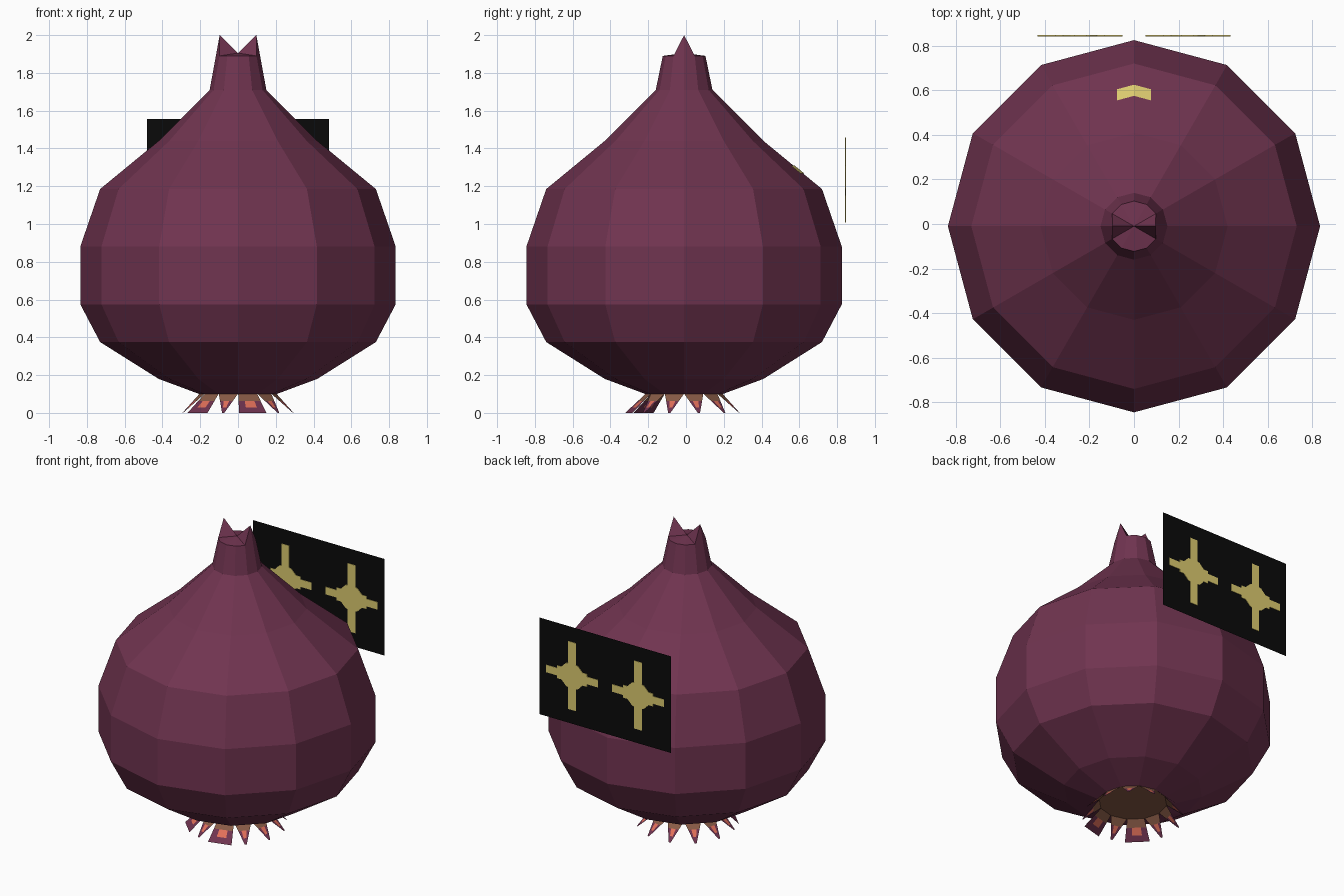
import bpy, bmesh
from math import sin, cos, radians, tan
from mathutils import Matrix, Vector

if "Cube" in bpy.data.objects:
    bpy.data.objects.remove(bpy.data.objects["Cube"])

CY = -0.01   # bulb axis sits slightly forward of the plate-and-bulb centre
SIDES = 12


def material(name, rgb):
    m = bpy.data.materials.new(name)
    m.diffuse_color = (*rgb, 1)
    m.use_nodes = True
    m.node_tree.nodes["Principled BSDF"].inputs["Base Color"].default_value = m.diffuse_color
    return m


SKIN = material("purple skin", (0.162, 0.034, 0.080))
BROWN = material("root brown", (0.25, 0.105, 0.062))
CORAL = material("root coral", (0.75, 0.16, 0.10))
BLACK = material("plate black", (0.003, 0.003, 0.003))
YELLOW = material("pale yellow", (0.72, 0.60, 0.16))


def finish(bm, name, mats, recalc=True):
    if recalc:
        bmesh.ops.recalc_face_normals(bm, faces=bm.faces)
    me = bpy.data.meshes.new(name)
    bm.to_mesh(me)
    bm.free()
    for m in mats:
        me.materials.append(m)
    ob = bpy.data.objects.new(name, me)
    bpy.context.collection.objects.link(ob)
    return ob


def polar(r, deg, z):
    return Vector((r * cos(radians(deg)), CY + r * sin(radians(deg)), z))


# Bulb: faceted lathe, with a pinched two-pointed tip and a brown base disc
profile = [(0.205, 0.10), (0.42, 0.18), (0.835, 0.375), (0.835, 0.575),
           (0.835, 0.88), (0.73, 1.185), (0.42, 1.44), (0.15, 1.71), (0.113, 1.89)]
profile[2] = (0.73, 0.375)
bm = bmesh.new()
rings = []
for r, z in profile:
    ring = []
    for k in range(SIDES):
        p = polar(r, 30 * k, z)
        if z > 1.8 and k % 6 == 0:      # the two raised points
            p = polar(0.097, 30 * k, 2.0)
        ring.append(bm.verts.new(p))
    rings.append(ring)
for a, b in zip(rings, rings[1:]):
    for k in range(SIDES):
        n = (k + 1) % SIDES
        bm.faces.new((a[k], a[n], b[n], b[k]))
centre = bm.verts.new((0, CY, 1.905))
for k in range(SIDES):
    bm.faces.new((rings[-1][k], rings[-1][(k + 1) % SIDES], centre))
base = bm.faces.new(rings[0])
base.material_index = 1
finish(bm, "bulb", [SKIN, BROWN])

# Roots: flared strips around the base, two broad ones at the front
bm = bmesh.new()
for k in range(SIDES):
    ang = 15 + 30 * k
    tip_w = 0.15 if ang in (225, 285) else 0.012
    side = Vector((-sin(radians(ang)), cos(radians(ang)), 0))
    rows = []
    for t in (0, 0.38, 0.72, 1):
        mid = polar(0.198 + 0.105 * t, ang, 0.10 * (1 - t))
        w = 0.104 + (tip_w - 0.104) * t
        rows.append([bm.verts.new(mid + side * w * s) for s in (-0.5, -0.22, 0.22, 0.5)])
    for i in range(3):
        for j in range(3):
            f = bm.faces.new((rows[i][j], rows[i + 1][j], rows[i + 1][j + 1], rows[i][j + 1]))
            f.material_index = 1 if i == 0 else (2 if (i, j) == (1, 1) else 0)
finish(bm, "roots", [SKIN, BROWN, CORAL], recalc=False)

# Back plate: a thin upright sheet touching the back of the bulb
PY, Z0, Z1 = 0.845, 0.915, 1.555
bm = bmesh.new()
bm.faces.new([bm.verts.new(c) for c in
              ((0.483, PY, Z0), (-0.483, PY, Z0), (-0.483, PY, Z1), (0.483, PY, Z1))])
finish(bm, "back_plate", [BLACK], recalc=False)

# Crosses: long arms with a round middle, showing on both faces of the plate
bm = bmesh.new()
for x in (-0.242, 0.242):
    at = Matrix.Translation((x, PY, 1.232))
    for w, h in ((0.056, 0.45), (0.38, 0.05), (0.22, 0.085)):
        bmesh.ops.create_cube(bm, size=1, matrix=at @ Matrix.Diagonal((w, 0.006, h, 1)))
    bmesh.ops.create_cone(bm, cap_ends=True, segments=12, radius1=0.088, radius2=0.088,
                          depth=0.006, matrix=at @ Matrix.Rotation(radians(90), 4, 'X'))
finish(bm, "plate_crosses", [YELLOW])

# Small yellow mark lying on the back shoulder of the bulb
bm = bmesh.new()
rows = []
for r in (0.582, 0.632):
    z = 1.185 + (0.73 - r) / 0.31 * 0.255
    rows.append([bm.verts.new((x, CY + r - abs(x) * tan(radians(15)) + 0.003, z + 0.003))
                 for x in (0.077, 0, -0.077)])
for j in range(2):
    bm.faces.new((rows[1][j], rows[1][j + 1], rows[0][j + 1], rows[0][j]))
for f in bm.faces:
    f.normal_update()
    if f.normal.z < 0:
        f.normal_flip()
finish(bm, "shoulder_mark", [YELLOW], recalc=False)
